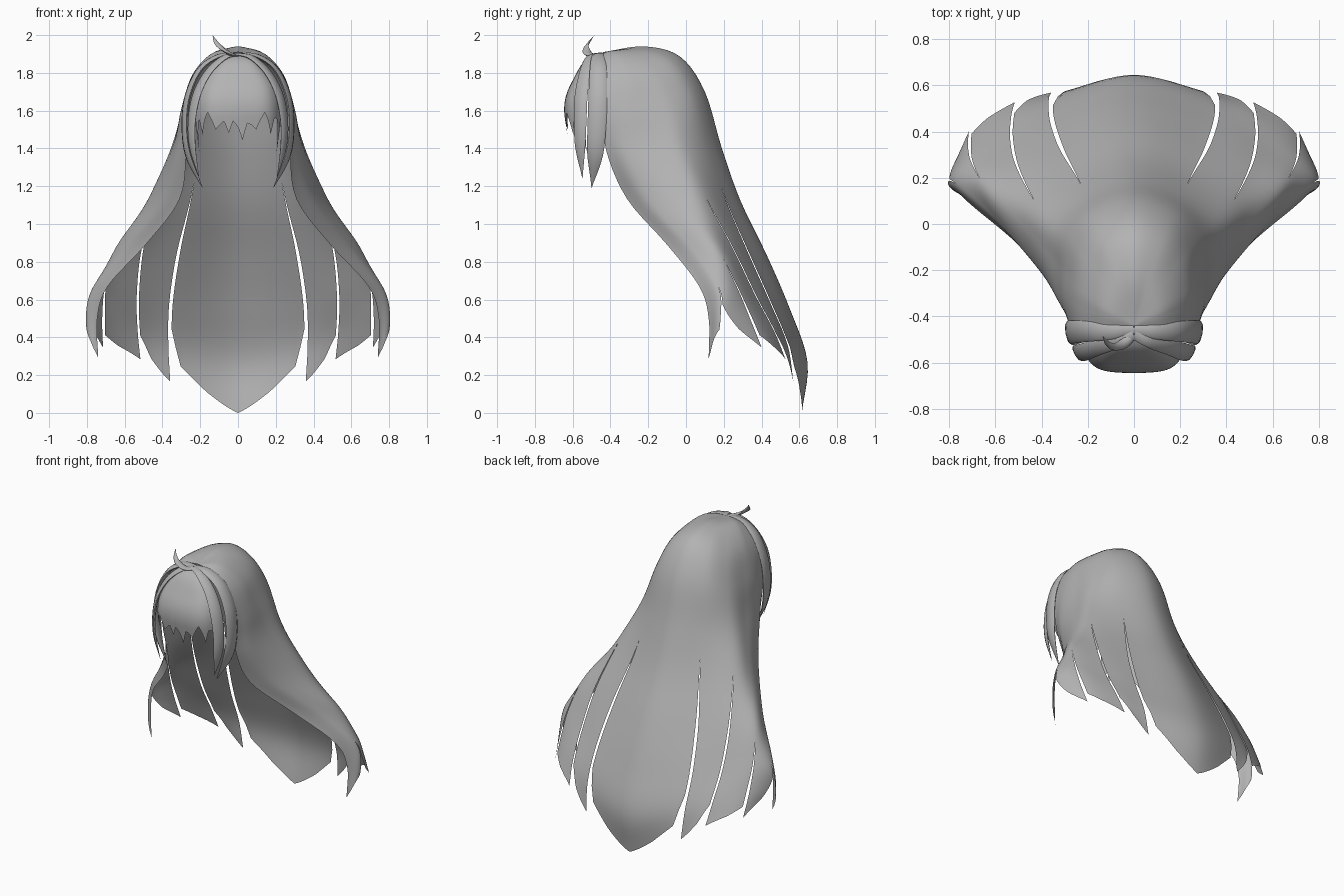
import bpy, bmesh, math
from mathutils import Vector

if "Cube" in bpy.data.objects:
    bpy.data.objects.remove(bpy.data.objects["Cube"])

grey = bpy.data.materials.new("hair_grey")
grey.diffuse_color = (0.45, 0.45, 0.45, 1)
grey.use_nodes = True
grey.node_tree.nodes["Principled BSDF"].inputs["Base Color"].default_value = grey.diffuse_color


def spline(pts, t):
    """Smooth interpolation through a list of vectors, t in index units."""
    n = len(pts) - 1
    i = max(0, min(int(t), n - 1))
    f = t - i
    p1, p2 = pts[i], pts[i + 1]
    p0 = pts[i - 1] if i > 0 else p1 * 2 - p2
    p3 = pts[i + 2] if i + 2 <= n else p2 * 2 - p1
    return (p1 * 2 + (p2 - p0) * f + (p0 * 2 - p1 * 5 + p2 * 4 - p3) * f ** 2
            + (p1 * 3 - p0 - p2 * 3 + p3) * f ** 3) * 0.5


def lerp_table(table, x):
    for (x0, y0), (x1, y1) in zip(table, table[1:]):
        if x <= x1:
            return y0 + (y1 - y0) * (x - x0) / (x1 - x0)
    return table[-1][1]


def finish(name, bm):
    bmesh.ops.remove_doubles(bm, verts=bm.verts, dist=0.0004)
    me = bpy.data.meshes.new(name)
    bm.to_mesh(me)
    bm.free()
    me.materials.append(grey)
    ob = bpy.data.objects.new(name, me)
    bpy.context.collection.objects.link(ob)
    bpy.context.view_layer.objects.active = ob
    bpy.ops.object.select_all(action='DESELECT')
    ob.select_set(True)
    bpy.ops.object.shade_smooth_by_angle(angle=math.radians(50))
    return ob


def add_grid(bm, point, cols, rows, flip=False):
    """Quad sheet from point(column fraction, row fraction)."""
    g = [[bm.verts.new(point(i / cols, j / rows)) for j in range(rows + 1)]
         for i in range(cols + 1)]
    for i in range(cols):
        for j in range(rows):
            f = [g[i][j], g[i + 1][j], g[i + 1][j + 1], g[i][j + 1]]
            bm.faces.new(f[::-1] if flip else f)


# ---- long hair: guide strands fanning out from the parting, back to front
POLE = (0, -.44, 1.91)
back = [POLE, (0, -.22, 1.94), (0, -.03, 1.885), (0, .10, 1.70), (0, .19, 1.40),
        (0, .29, 1.12), (0, .43, .83), (0, .55, .55), (0, .643, .27), (0, .613, 0)]
rear = [POLE, (.06, -.24, 1.93), (.13, -.07, 1.86), (.175, .045, 1.68), (.205, .12, 1.40),
        (.25, .21, 1.13), (.315, .33, .85), (.355, .45, .58), (.36, .54, .36), (.35, .57, .16)]
side = [POLE, (.10, -.29, 1.92), (.205, -.16, 1.82), (.27, -.07, 1.64), (.34, -.01, 1.40),
        (.43, .10, 1.15), (.505, .25, .87), (.53, .37, .62), (.525, .47, .43), (.51, .53, .28)]
flank = [POLE, (.125, -.36, 1.91), (.235, -.28, 1.80), (.295, -.22, 1.62), (.35, -.16, 1.40),
         (.48, -.01, 1.12), (.64, .16, .88), (.70, .265, .68), (.712, .345, .50), (.708, .41, .345)]
fore = [POLE, (.13, -.40, 1.90), (.24, -.36, 1.785), (.30, -.33, 1.60), (.33, -.32, 1.39),
        (.415, -.19, 1.12), (.60, .025, .88), (.765, .17, .67), (.805, .19, .51), (.785, .175, .34)]
edge = [POLE, (.13, -.44, 1.885), (.235, -.44, 1.77), (.28, -.44, 1.58), (.275, -.42, 1.38),
        (.31, -.31, 1.13), (.49, -.10, .89), (.69, .07, .67), (.745, .12, .50), (.74, .12, .29)]
guides = [[Vector(p) for p in g] for g in (back, rear, side, flank, fore, edge)]
MIRROR = Vector((-1, 1, 1))


def hair_point(s, t):
    ring = [spline(g, t) for g in guides]
    ring = [ring[1] * MIRROR] + ring      # mirrored neighbour keeps the back smooth
    p = spline(ring, abs(s) + 1)
    return p * MIRROR if s < 0 else p


# slit position: (start level, opening per level, widest opening)
slits = {1: (4.7, .025, .035), 2: (4.95, .025, .035), 3: (6.3, .03, .05), 4: (7.0, .06, .08)}


def gap(k, t):
    if k not in slits:
        return 0
    start, rate, widest = slits[k]
    return min(widest, max(0, t - start) * rate)


def panel(bm, a, b, ends, cols, sign=1):
    def point(f, v):
        end = lerp_table(ends, abs(2 * f - 1) if a < 0 else f)
        t = 9 * v
        if t > 7:                          # only the loose ends differ in length
            t = 7 + (t - 7) * (end - 7) / 2
        lo = a + gap(abs(a), t)
        hi = b - gap(b, t)
        return hair_point(sign * (lo + f * (hi - lo)), t)
    add_grid(bm, point, cols, 45, sign < 0)


bm = bmesh.new()
panel(bm, -1, 1, [(0, 9), (.47, 8.75), (.85, 8.45), (1, 7.6)], 26)
for sign in (1, -1):
    panel(bm, 1, 2, [(0, 9), (.65, 8.7), (1, 8.1)], 10, sign)
    panel(bm, 2, 3, [(0, 9), (.6, 8.8), (1, 8.55)], 10, sign)
    panel(bm, 3, 4, [(0, 9), (.5, 8.4), (1, 7.6)], 10, sign)
    panel(bm, 4, 5, [(0, 8.4), (.6, 8.85), (1, 9)], 10, sign)
finish("long_hair", bm)

# ---- fringe: broad dome with a jagged hem; profile is (half width, depth, z)
profile = [Vector(p) for p in ((0, 0, 1.905), (.10, .08, 1.86), (.185, .14, 1.76), (.215, .175, 1.68),
                               (.225, .185, 1.60), (.22, .172, 1.50), (.20, .15, 1.35))]
hem = [5.8, 5.1, 4.5, 5.2, 4.6, 4.1, 4.5, 5.0, 4.8, 4.6, 5.15, 4.6, 4.9,
       5.4, 4.7, 4.8, 5.0, 4.5, 4.1, 4.6, 5.2, 4.4, 4.5, 5.2, 5.8]
hem_table = [(i / 24, h) for i, h in enumerate(hem)]


def fringe_point(f, v):
    k = 6 * v
    if k > 3:
        k = 3 + (k - 3) * (lerp_table(hem_table, f) - 3) / 3
    w, d, z = spline(profile, k)
    s = math.sin(math.radians(75) * (2 * f - 1)) / math.sin(math.radians(75))
    return Vector((w * s, -.46 - d * (1 - .12 * s ** 2 - .45 * s ** 6), z))


bm = bmesh.new()
add_grid(bm, fringe_point, 48, 24)
finish("fringe", bm)


# ---- tapered locks with a flat oval section
def lock(name, path, widths, sign=1, thick=.3, steps=28, sides=8):
    pts = [Vector((p[0] * sign, p[1], p[2])) for p in path]
    wid = [Vector((w, 0, 0)) for w in widths]
    n = len(pts) - 1
    bm = bmesh.new()
    rings = []
    for j in range(steps + 1):
        t = n * j / steps
        p = spline(pts, t)
        tan = (spline(pts, min(n, t + .05)) - spline(pts, max(0, t - .05))).normalized()
        out = p - Vector((0, -.42, min(p.z, 1.6)))
        across = tan.cross(out).normalized()
        out = across.cross(tan).normalized()
        w = max(.0008, spline(wid, t).x)
        rings.append([bm.verts.new(p + across * w * math.cos(q) + out * w * thick * math.sin(q))
                      for q in (2 * math.pi * i / sides for i in range(sides))])
    for r0, r1 in zip(rings, rings[1:]):
        for i in range(sides):
            k = (i + 1) % sides
            bm.faces.new((r0[i], r0[k], r1[k], r1[i]))
    bm.faces.new(rings[0][::-1])
    bm.faces.new(rings[-1])
    bmesh.ops.recalc_face_normals(bm, faces=bm.faces)
    finish(name, bm)


outer = [(0, -.46, 1.90), (.10, -.465, 1.89), (.20, -.465, 1.82), (.265, -.467, 1.68),
         (.282, -.472, 1.52), (.262, -.482, 1.36), (.187, -.50, 1.19)]
inner = [(0, -.48, 1.90), (.075, -.51, 1.88), (.16, -.535, 1.80), (.22, -.555, 1.68),
         (.245, -.56, 1.54), (.24, -.56, 1.40), (.205, -.548, 1.24)]
for sign, label in ((1, "right"), (-1, "left")):
    lock("outer_lock_" + label, outer, (.02, .035, .045, .05, .05, .042, 0), sign, .3)
    lock("inner_lock_" + label, inner, (.02, .03, .036, .04, .038, .03, 0), sign, .3)

# ---- stray curl standing up at the parting
curl = [(0.01, -.47, 1.89), (-.04, -.515, 1.90), (-.085, -.53, 1.93), (-.115, -.515, 1.96), (-.135, -.485, 2.0)]
lock("stray_curl", curl, (.012, .022, .018, .012, 0), thick=.45)
